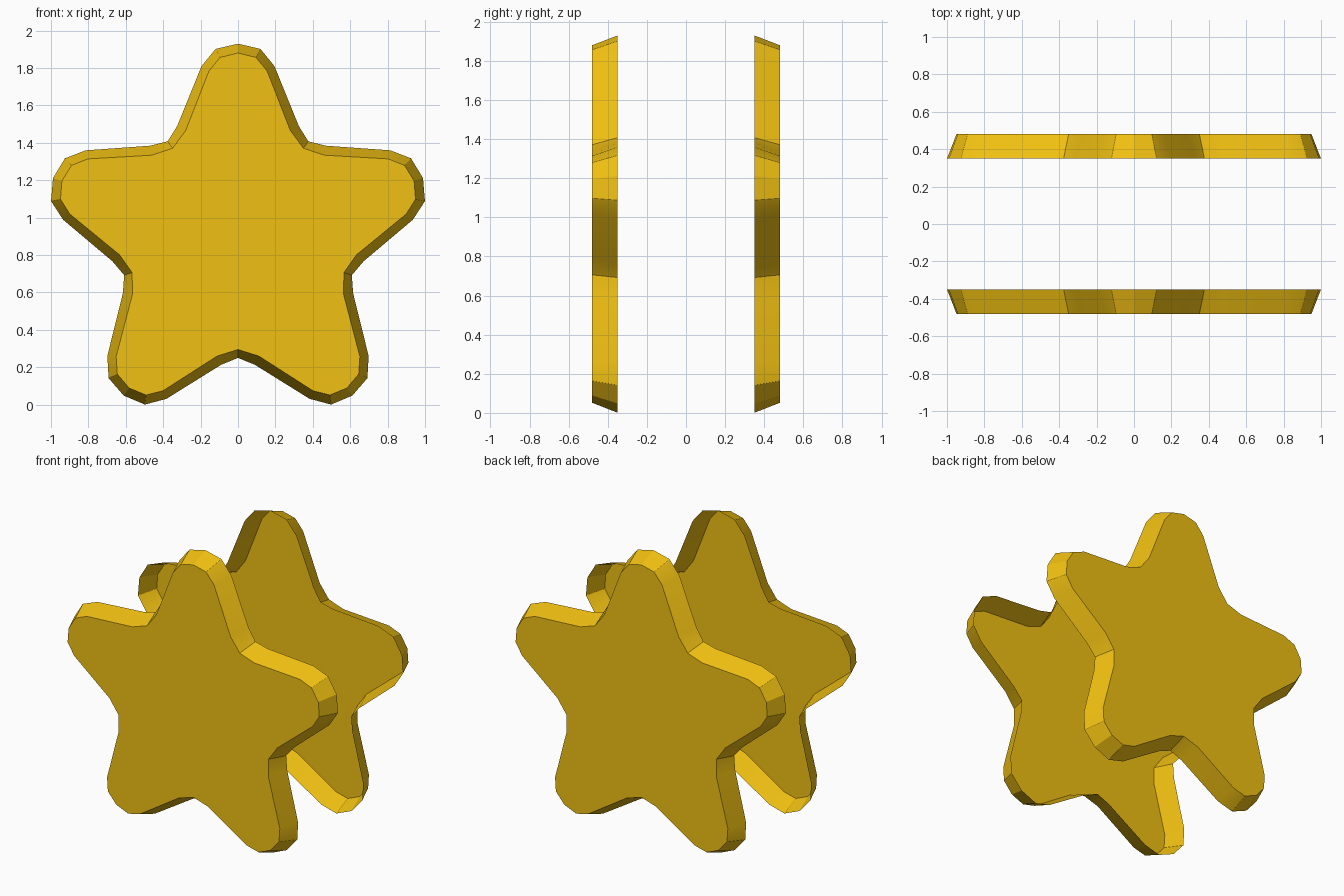
import bpy, bmesh, math

if "Cube" in bpy.data.objects:
    bpy.data.objects.remove(bpy.data.objects["Cube"])

CENTRE_Z = 0.89

gold = bpy.data.materials.new("gold")
gold.diffuse_color = (0.88, 0.53, 0.006, 1)
gold.use_nodes = True
gold.node_tree.nodes["Principled BSDF"].inputs["Base Color"].default_value = gold.diffuse_color

# Half of one arm, from the tip towards the valley (x, distance from centre)
RIM_ARM = [(0, 1.04), (0.12, 1.012), (0.195, 0.92), (0.325, 0.60)]
FACE_ARM = [(0, 0.99), (0.095, 0.967), (0.155, 0.895), (0.28, 0.575)]


def star_ring(bm, arm, valley, y):
    """Five rotated, mirrored arms joined by valley points."""
    v = math.radians(36)
    one = [(-x, z) for x, z in reversed(arm[1:])] + arm
    one.append((valley * math.sin(v), valley * math.cos(v)))
    ring = []
    for i in range(5):
        c, s = math.cos(2 * v * i), math.sin(2 * v * i)
        ring += [bm.verts.new((x * c + z * s, y, CENTRE_Z - x * s + z * c))
                 for x, z in one]
    return ring


def star_shell(name, side):
    """Open-backed star: flat outer face with walls flaring inwards."""
    bm = bmesh.new()
    face = star_ring(bm, FACE_ARM, 0.595, side * 0.48)
    rim = star_ring(bm, RIM_ARM, 0.64, side * 0.35)
    cap = bm.faces.new(face)
    n = len(face)
    for i in range(n):
        j = (i + 1) % n
        bm.faces.new((face[j], face[i], rim[i], rim[j]))
    bm.normal_update()
    if cap.normal.y * side < 0:
        bmesh.ops.reverse_faces(bm, faces=bm.faces[:])
    mesh = bpy.data.meshes.new(name)
    bm.to_mesh(mesh)
    bm.free()
    mesh.materials.append(gold)
    obj = bpy.data.objects.new(name, mesh)
    bpy.context.collection.objects.link(obj)
    bpy.ops.object.select_all(action='DESELECT')
    obj.select_set(True)
    bpy.context.view_layer.objects.active = obj
    bpy.ops.object.shade_smooth_by_angle(angle=math.radians(17))


star_shell("front_star", -1)
star_shell("back_star", 1)
